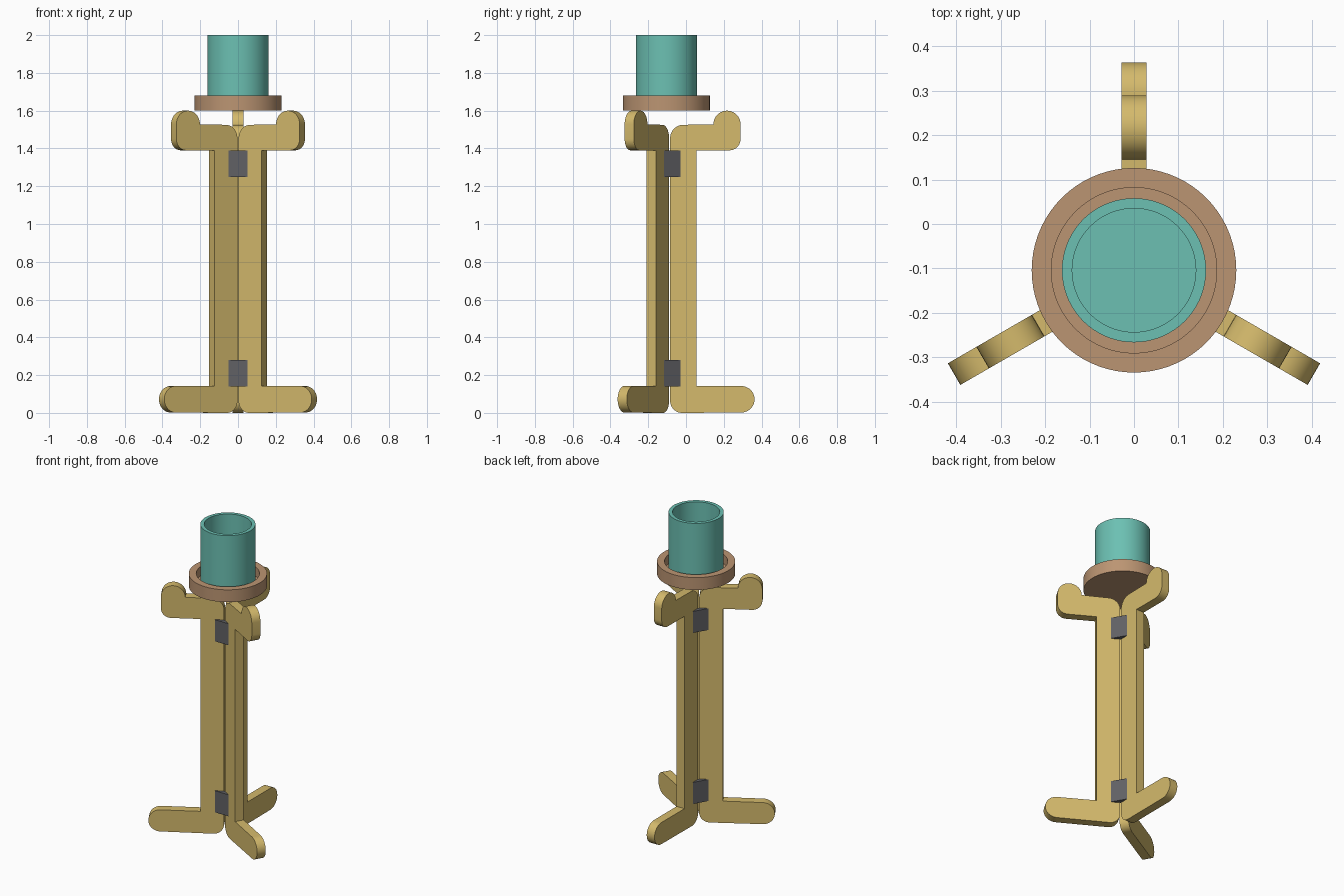
import bpy
from math import sin, cos, pi, radians

if "Cube" in bpy.data.objects:
    bpy.data.objects.remove(bpy.data.objects["Cube"])

CY = -0.104          # common axis of the stand
THICK = 0.056        # board thickness


def material(name, rgb):
    m = bpy.data.materials.new(name)
    m.diffuse_color = (*rgb, 1)
    m.use_nodes = True
    m.node_tree.nodes["Principled BSDF"].inputs["Base Color"].default_value = m.diffuse_color
    return m


WOOD = material("golden_wood", (0.66, 0.49, 0.15))
TAN = material("tan", (0.50, 0.30, 0.17))
TEAL = material("teal", (0.15, 0.53, 0.45))
DARK = material("dark_metal", (0.12, 0.12, 0.13))


def make(name, verts, faces, mat, rot=0.0):
    me = bpy.data.meshes.new(name)
    me.from_pydata(verts, [], faces)
    me.materials.append(mat)
    ob = bpy.data.objects.new(name, me)
    bpy.context.collection.objects.link(ob)
    ob.location.y = CY
    ob.rotation_euler.z = rot
    bpy.context.view_layer.objects.active = ob
    ob.select_set(True)
    bpy.ops.object.shade_smooth_by_angle(angle=radians(30))
    ob.select_set(False)
    return ob


def prism(name, low, high, mat, rot):
    """Close two matching outlines into a solid."""
    n = len(low)
    faces = [tuple(reversed(range(n))), tuple(range(n, 2 * n))]
    faces += [(i, (i + 1) % n, n + (i + 1) % n, n + i) for i in range(n)]
    return make(name, low + high, faces, mat, rot)


def arc(cx, cz, r, a0, a1, n=10):
    return [(cx + r * cos(radians(a0 + (a1 - a0) * i / n)),
             cz + r * sin(radians(a0 + (a1 - a0) * i / n))) for i in range(n + 1)]


def lathe(name, profile, mat, n=72):
    """Turn (radius, z) points round the axis, capped at both ends."""
    verts = [(r * cos(2 * pi * i / n), r * sin(2 * pi * i / n), z)
             for r, z in profile for i in range(n)]
    faces = [(k * n + i, k * n + (i + 1) % n, (k + 1) * n + (i + 1) % n, (k + 1) * n + i)
             for k in range(len(profile) - 1) for i in range(n)]
    faces.append(tuple(reversed(range(n))))
    faces.append(tuple(range((len(profile) - 1) * n, len(profile) * n)))
    return make(name, verts, faces, mat)


# Leg board outline (distance from axis, height): foot, column, arm with knob
outline = (arc(0.083, 0.063, 0.063, 180, 270)
           + arc(0.397, 0.072, 0.070, -90, 90, 20)
           + [(0.16, 0.142), (0.16, 1.39)]
           + arc(0.333, 1.45, 0.06, -90, 0)
           + arc(0.321, 1.528, 0.072, 0, 180, 20)
           + arc(0.09, 1.455, 0.07, 90, 180))
outline = [(r, max(z, 0.0)) for r, z in outline]
for i, name in enumerate(("back_leg", "left_leg", "right_leg")):
    prism(name, [(r, THICK / 2, z) for r, z in outline],
          [(r, -THICK / 2, z) for r, z in outline], WOOD, radians(90 + 120 * i))

# Wedge hinges in the gaps between the legs
wedge = [(0.03, 0), (0.063, -0.05), (0.063, 0.05)]
for i, side in enumerate(("right", "left", "front")):
    for level, z0 in (("lower", 0.14), ("upper", 1.25)):
        prism(f"{level}_hinge_{side}", [(x, y, z0) for x, y in wedge],
              [(x, y, z0 + 0.14) for x, y in wedge], DARK, radians(30 + 120 * i))

# Dish with raised rim, and open cup standing in it
lathe("dish", [(0.23, 1.6), (0.23, 1.68), (0.186, 1.68), (0.186, 1.62)], TAN)
lathe("cup", [(0.162, 1.62), (0.162, 2.0), (0.139, 2.0), (0.139, 1.645)], TEAL)
